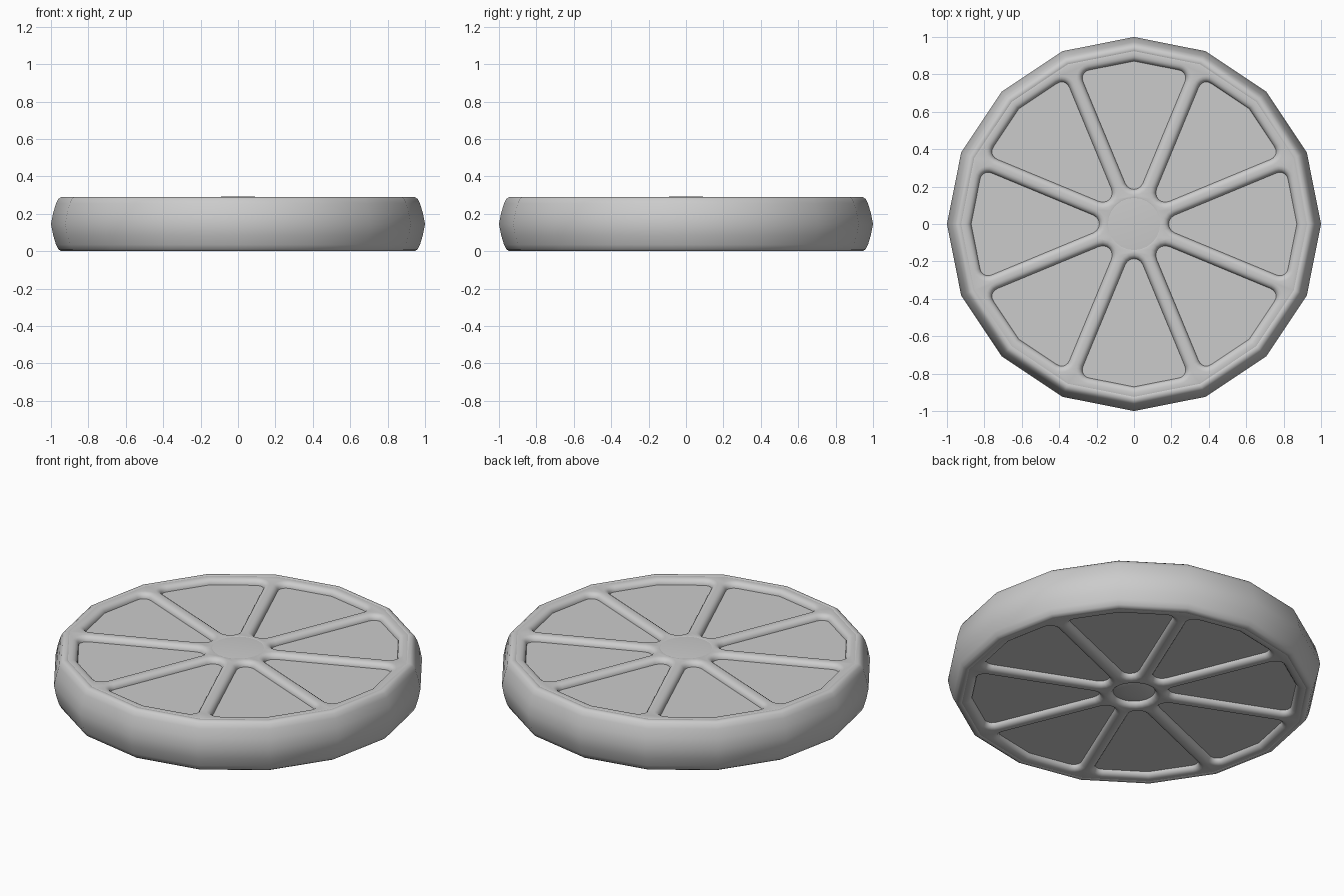
import bpy
import bmesh
from math import pi, sin, cos, tan, radians
from mathutils import Vector, Matrix

if "Cube" in bpy.data.objects:
    bpy.data.objects.remove(bpy.data.objects["Cube"])

SIDES = 16
HEIGHT = 0.29
BEVEL = 0.032
SECTOR = radians(22.5)

grey = bpy.data.materials.new("plain_grey")
grey.use_nodes = True
grey.diffuse_color = (0.6, 0.6, 0.6, 1)
grey.node_tree.nodes["Principled BSDF"].inputs["Base Color"].default_value = (0.6, 0.6, 0.6, 1)


def finish(obj, angle):
    """Smooth the part and give it its colour."""
    obj.data.materials.clear()
    obj.data.materials.append(grey)
    bpy.ops.object.select_all(action='DESELECT')
    obj.select_set(True)
    bpy.context.view_layer.objects.active = obj
    bpy.ops.object.shade_smooth_by_angle(angle=radians(angle))


def lathe(name, profile, sides, closed=False, angle=40):
    """Turn a list of (radius, height) points about the z axis."""
    bm = bmesh.new()
    verts = [bm.verts.new((r, 0, z)) for r, z in profile]
    edges = [bm.edges.new(pair) for pair in zip(verts, verts[1:])]
    if closed:
        edges.append(bm.edges.new((verts[-1], verts[0])))
    bmesh.ops.spin(bm, geom=verts + edges, cent=(0, 0, 0), axis=(0, 0, 1),
                   angle=2 * pi, steps=sides, use_merge=False)
    bmesh.ops.remove_doubles(bm, verts=bm.verts, dist=0.0005)
    bmesh.ops.recalc_face_normals(bm, faces=bm.faces)
    mesh = bpy.data.meshes.new(name)
    bm.to_mesh(mesh)
    bm.free()
    obj = bpy.data.objects.new(name, mesh)
    bpy.context.collection.objects.link(obj)
    finish(obj, angle)


def fillet(before, corner, after, radius, steps=6):
    """Arc points that round one corner of an outline."""
    u, v = (before - corner).normalized(), (after - corner).normalized()
    half = u.angle(v) / 2
    centre = corner + (u + v).normalized() * radius / sin(half)
    start = corner + u * radius / tan(half) - centre
    end = corner + v * radius / tan(half) - centre
    sweep = start.angle_signed(end)
    return [centre + Matrix.Rotation(-sweep * i / steps, 2) @ start
            for i in range(steps + 1)]


def ring(radius, sides):
    return [Vector((radius * cos(2 * pi * i / sides), radius * sin(2 * pi * i / sides)))
            for i in range(sides)]


def window_outline(reach=0.903, half_spoke=0.008):
    """Opening between two spokes, centred on the x axis."""
    apex = Vector((half_spoke / sin(SECTOR), 0))
    tip = Vector((reach, 0))
    joint = Vector((reach * cos(SECTOR), reach * sin(SECTOR)))
    along = (tip - joint).normalized()
    upper = joint + along * half_spoke / sin(radians(78.75))
    lower = Vector((upper.x, -upper.y))
    return (fillet(upper, apex, lower, 0.082)
            + fillet(apex, lower, tip, 0.075) + [tip]
            + fillet(tip, upper, apex, 0.075))


# Spoked frame: flat outline with openings, rounded on both faces
curve = bpy.data.curves.new("spoked_frame", 'CURVE')
curve.dimensions = '2D'
curve.fill_mode = 'BOTH'
curve.extrude = HEIGHT / 2 - BEVEL
curve.bevel_depth = BEVEL
curve.bevel_resolution = 3
outlines = [ring(0.92, SIDES), ring(0.145, 24)]
for k in range(8):
    turn = Matrix.Rotation(k * pi / 4, 2)
    outlines.append([turn @ p for p in window_outline()])
for points in outlines:
    spline = curve.splines.new('POLY')
    spline.points.add(len(points) - 1)
    for target, p in zip(spline.points, points):
        target.co = (p.x, p.y, 0, 1)
    spline.use_cyclic_u = True
source = bpy.data.objects.new("frame_outline", curve)
bpy.context.collection.objects.link(source)
bpy.context.view_layer.update()
mesh = bpy.data.meshes.new_from_object(
    source.evaluated_get(bpy.context.evaluated_depsgraph_get()))
bpy.data.objects.remove(source)
bm = bmesh.new()
bm.from_mesh(mesh)
bmesh.ops.remove_doubles(bm, verts=bm.verts, dist=0.0005)
bmesh.ops.translate(bm, verts=bm.verts, vec=(0, 0, HEIGHT / 2))
bmesh.ops.recalc_face_normals(bm, faces=bm.faces)
bm.to_mesh(mesh)
bm.free()
frame = bpy.data.objects.new("spoked_frame", mesh)
bpy.context.collection.objects.link(frame)
finish(frame, 40)

# Barrel-shaped rim, mirrored about mid height
upper_half = [(0.91, 0.275), (0.925, 0.29), (0.945, 0.29), (0.96, 0.28),
              (0.973, 0.255), (0.988, 0.205)]
lower_half = [(r, HEIGHT - z) for r, z in reversed(upper_half)]
lathe("outer_rim", upper_half + [(1.0, HEIGHT / 2)] + lower_half, SIDES,
      closed=True, angle=60)

# Flat panels behind the spokes
lathe("panel_disc", [(0, 0.26), (0.9, 0.26), (0.9, 0.03), (0, 0.03)], SIDES)

# Hub cap on top and shallow boss sunk in the underside
lathe("hub_cap", [(0, 0.292), (0.113, 0.291), (0.152, 0.288), (0.152, 0.25)], 24)
lathe("hub_boss", [(0, 0.018), (0.05, 0.02), (0.09, 0.024), (0.116, 0.031)], 24)
